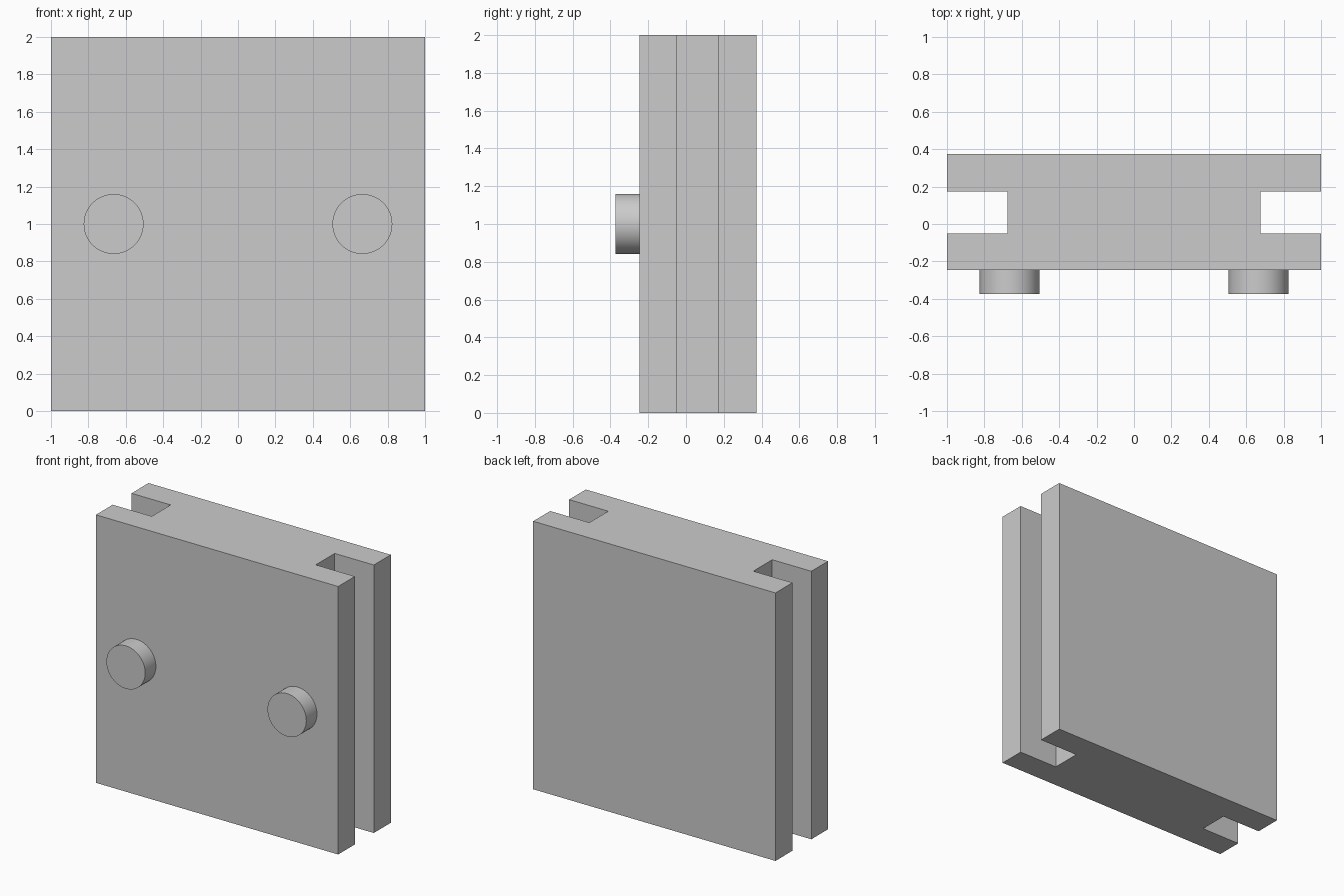
import bpy, bmesh, math

cube = bpy.data.objects.get("Cube")
if cube:
    bpy.data.objects.remove(cube, do_unlink=True)

GREY = (0.6, 0.6, 0.6, 1.0)
HEIGHT = 2.0
FRONT, BACK = -0.247, 0.373          # block faces along y
SLOT_FRONT, SLOT_BACK = -0.05, 0.173  # groove walls along y
SLOT_X = 0.677                       # groove floor

grey = bpy.data.materials.new("plain grey")
grey.use_nodes = True
grey.diffuse_color = GREY
grey.node_tree.nodes["Principled BSDF"].inputs["Base Color"].default_value = GREY


def extrude_profile(name, points, depth):
    """Closed polygon of 3D points, extruded along the depth vector."""
    bm = bmesh.new()
    face = bm.faces.new([bm.verts.new(p) for p in points])
    result = bmesh.ops.extrude_face_region(bm, geom=[face], use_keep_orig=True)
    moved = [v for v in result["geom"] if isinstance(v, bmesh.types.BMVert)]
    bmesh.ops.translate(bm, verts=moved, vec=depth)
    bmesh.ops.recalc_face_normals(bm, faces=bm.faces)
    mesh = bpy.data.meshes.new(name)
    bm.to_mesh(mesh)
    bm.free()
    mesh.materials.append(grey)
    obj = bpy.data.objects.new(name, mesh)
    bpy.context.collection.objects.link(obj)
    return obj


# Block with a full-height groove in each side
half = [(1, FRONT), (1, SLOT_FRONT), (SLOT_X, SLOT_FRONT),
        (SLOT_X, SLOT_BACK), (1, SLOT_BACK), (1, BACK)]
outline = half + [(-x, y) for x, y in reversed(half)]
extrude_profile("grooved_block", [(x, y, 0) for x, y in outline], (0, 0, HEIGHT))

# Round pegs on the front
for side, name in ((1, "left_peg"), (-1, "right_peg")):
    bpy.ops.mesh.primitive_cylinder_add(
        vertices=64, radius=0.16, depth=0.126,
        location=(side * 0.665, -0.31, HEIGHT / 2),
        rotation=(math.pi / 2, 0, 0))
    peg = bpy.context.object
    peg.name = name
    peg.data.materials.append(grey)
    bpy.ops.object.shade_smooth_by_angle(angle=math.radians(30))
